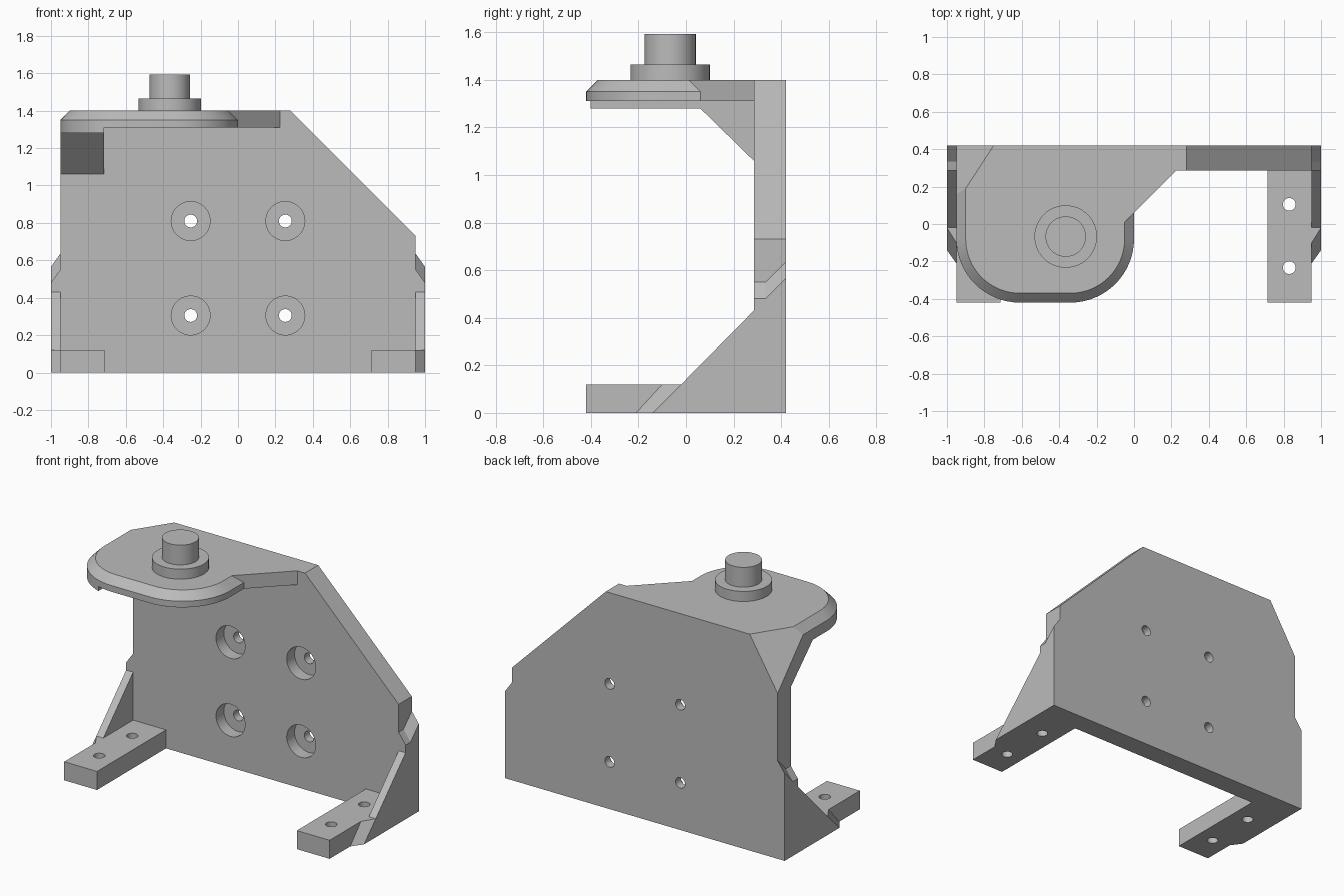
import bpy, bmesh, math
from mathutils import Vector

cube = bpy.data.objects.get("Cube")
if cube:
    bpy.data.objects.remove(cube, do_unlink=True)

grey = bpy.data.materials.new("plain grey")
grey.use_nodes = True
GREY = (0.5, 0.5, 0.5, 1)
grey.diffuse_color = GREY
for node in grey.node_tree.nodes:
    if node.type == 'BSDF_PRINCIPLED':
        node.inputs["Base Color"].default_value = GREY

FRONT, BACK, TOP, SIDE = 0.285, 0.42, 1.4, 0.95
SHELF_BOTTOM, SHELF_EDGE, BEVEL = 1.31, 1.35, 0.05


def add_object(name, bm):
    bmesh.ops.remove_doubles(bm, verts=bm.verts, dist=1e-5)
    bmesh.ops.recalc_face_normals(bm, faces=bm.faces)
    mesh = bpy.data.meshes.new(name)
    bm.to_mesh(mesh)
    bm.free()
    mesh.materials.append(grey)
    obj = bpy.data.objects.new(name, mesh)
    bpy.context.collection.objects.link(obj)
    return obj


def loft(sections):
    """Solid through matching rings of points."""
    bm = bmesh.new()
    rings = [[bm.verts.new(p) for p in s] for s in sections]
    for a, b in zip(rings, rings[1:]):
        for i in range(len(a)):
            j = (i + 1) % len(a)
            quad = [a[i], a[j], b[j], b[i]]
            points = []
            for v in quad:
                if all((v.co - w.co).length > 1e-5 for w in points):
                    points.append(v)
            if len(points) > 2:
                bm.faces.new(points)
    bm.faces.new(rings[0])
    bm.faces.new(rings[-1])
    return bm


def cut(bm, point, normal):
    """Slice off everything beyond a plane and close the slice."""
    geom = bm.verts[:] + bm.edges[:] + bm.faces[:]
    bmesh.ops.bisect_plane(bm, geom=geom, plane_co=point, plane_no=normal,
                           clear_outer=True)
    bmesh.ops.holes_fill(bm, edges=[e for e in bm.edges if e.is_boundary])


def cut_corner(bm):
    a, b, c = Vector((-SIDE, BACK, 1.07)), Vector((-0.75, BACK, TOP)), Vector((-SIDE, 0.113, TOP))
    cut(bm, a, (c - a).cross(b - a).normalized())


def cylinder(name, start, end, radius):
    start, end = Vector(start), Vector(end)
    axis = end - start
    bm = bmesh.new()
    bmesh.ops.create_cone(bm, cap_ends=True, segments=48, radius1=radius,
                          radius2=radius, depth=axis.length)
    turn = axis.to_track_quat('Z', 'Y')
    for v in bm.verts:
        v.co = turn @ v.co + (start + end) / 2
    return add_object(name, bm)


def drill(obj, start, end, radius):
    tool = cylinder("hole_cutter", start, end, radius)
    mod = obj.modifiers.new("hole", 'BOOLEAN')
    mod.operation, mod.solver, mod.object = 'DIFFERENCE', 'EXACT', tool
    bpy.context.view_layer.update()
    graph = bpy.context.evaluated_depsgraph_get()
    mesh = bpy.data.meshes.new_from_object(obj.evaluated_get(graph))
    obj.modifiers.clear()
    obj.data = mesh
    bpy.data.objects.remove(tool, do_unlink=True)


parts = []

# Back plate with sloped shoulder and clipped corner
outline = [(-SIDE, 0), (SIDE, 0), (SIDE, 0.73), (0.28, TOP), (-SIDE, TOP)]
bm = loft([[(x, y, z) for x, z in outline] for y in (FRONT, BACK)])
cut_corner(bm)
plate = add_object("back_plate", bm)
parts.append(plate)

# Counterbored mounting holes
for x in (-0.253, 0.253):
    for z in (0.305, 0.81):
        drill(plate, (x, FRONT - 0.1, z), (x, FRONT + 0.08, z), 0.104)
        drill(plate, (x, FRONT - 0.1, z), (x, BACK + 0.1, z), 0.034)


# Rounded shelf with a bevelled upper rim
def shelf_outline(inset):
    r, left, right, cy = 0.34 - inset, -0.61, -0.34, -0.08
    pts = [(-SIDE + inset, FRONT)]
    for cx, begin in ((left, 180), (right, 270)):
        for i in range(17):
            a = math.radians(begin + 90 * i / 16)
            pts.append((cx + r * math.cos(a), cy + r * math.sin(a)))
    return pts + [(-inset, 0.06 - inset), (0.225, FRONT)]


def level(z, inset=0):
    return [(x, y, z) for x, y in shelf_outline(inset)]


bm = loft([level(SHELF_BOTTOM), level(SHELF_EDGE), level(TOP, BEVEL)])
cut_corner(bm)
parts.append(add_object("shelf", bm))

# Rib under the shelf and its sloped brace
RIB_X = -0.717
bm = loft([level(1.28), level(SHELF_BOTTOM)])
cut(bm, (RIB_X, 0, 0), (1, 0, 0))
cut_corner(bm)
parts.append(add_object("shelf_rib", bm))

brace = [(FRONT, 1.06), (FRONT, 1.28), (0.06, 1.28)]
bm = loft([[(x, y, z) for y, z in brace] for x in (-SIDE, RIB_X)])
cut_corner(bm)
parts.append(add_object("shelf_brace", bm))

# Knob: collar and post
parts.append(cylinder("post_collar", (-0.365, -0.067, TOP), (-0.365, -0.067, 1.465), 0.167))
parts.append(cylinder("post", (-0.365, -0.067, 1.465), (-0.365, -0.067, 1.593), 0.108))

# Feet and side gussets, one of each per side
outer = [(BACK, 0), (BACK, 0.565), (0.335, 0.48), (FRONT, 0.48), (FRONT, 0.43),
         (-0.02, 0.12), (-0.02, 0.12), (-0.14, 0)]
inner = [(BACK, 0), (BACK, 0.635), (0.335, 0.55), (FRONT, 0.55), (FRONT, 0.43),
         (-0.02, 0.12), (-0.10, 0.12), (-0.21, 0)]
for side, word in ((1, "left"), (-1, "right")):
    bm = loft([[(side * SIDE, y, z) for y, z in inner],
               [(side, y, z) for y, z in outer]])
    parts.append(add_object(word + "_gusset", bm))

    base = [(0.715, -0.42), (SIDE, -0.42), (SIDE, FRONT), (0.715, FRONT)]
    foot = add_object(word + "_foot", loft(
        [[(side * x, y, z) for x, y in base] for z in (0, 0.12)]))
    for y in (0.105, -0.233):
        drill(foot, (side * 0.83, y, -0.1), (side * 0.83, y, 0.3), 0.034)
    parts.append(foot)

# Smooth the round walls, keep the edges sharp
bpy.ops.object.select_all(action='DESELECT')
for obj in parts:
    obj.select_set(True)
bpy.context.view_layer.objects.active = plate
bpy.ops.object.shade_smooth_by_angle(angle=math.radians(30))
